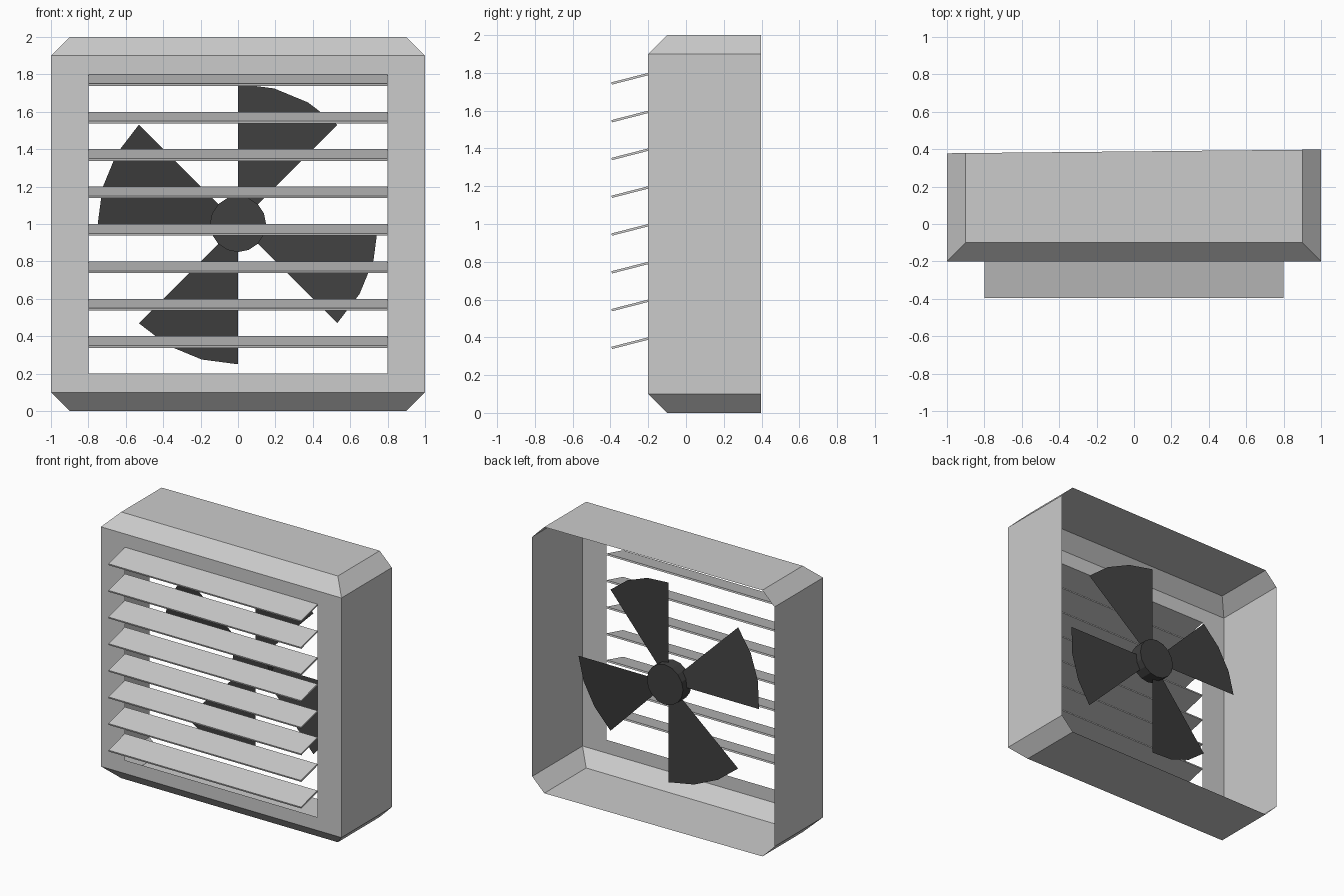
import bpy, math
from mathutils import Matrix

if "Cube" in bpy.data.objects:
    bpy.data.objects.remove(bpy.data.objects["Cube"])

dark = bpy.data.materials.new("dark_fan")
dark.diffuse_color = (0.05, 0.05, 0.05, 1)
dark.use_nodes = True
dark.node_tree.nodes["Principled BSDF"].inputs["Base Color"].default_value = dark.diffuse_color


def mesh_object(name, verts, faces, mat=None):
    me = bpy.data.meshes.new(name)
    me.from_pydata(verts, [], faces)
    me.update()
    ob = bpy.data.objects.new(name, me)
    bpy.context.collection.objects.link(ob)
    if mat:
        me.materials.append(mat)
    return ob


def back_y(x):
    # the open rear rim is very slightly skewed
    return 0.388 + 0.01 * x


# housing: open-backed thin shell with chamfered rim and square window
corners = [(-1, -1), (1, -1), (1, 1), (-1, 1)]
verts = []
for sx, sz in corners:
    verts += [
        (0.8 * sx, -0.2, 1 + 0.8 * sz),          # 0 window corner
        (sx, -0.2, 1 + 0.9 * sz),                # 1 front panel corner
        (0.9 * sx, -0.1, 1 + sz),                # 2 top/bottom chamfer corner
        (0.9 * sx, back_y(0.9 * sx), 1 + sz),    # 3 rear rim, top/bottom
        (sx, back_y(sx), 1 + 0.9 * sz),          # 4 rear rim, side
    ]
faces = []
for i in range(4):
    a, b = 5 * i, 5 * ((i + 1) % 4)
    faces.append((a, a + 1, b + 1, b)[::-1])             # front panel strip
    if i % 2 == 0:                                       # bottom and top
        faces.append((a + 1, a + 2, b + 2, b + 1)[::-1])
        faces.append((a + 2, a + 3, b + 3, b + 2)[::-1])
    else:                                                # side walls
        faces.append((a + 1, a + 4, b + 4, b + 1)[::-1])
    corner = (a + 1, a + 2, a + 3, a + 4)                # corner chamfer
    faces.append(corner if i % 2 == 0 else corner[::-1])
mesh_object("housing", verts, faces)

# louver slats: thin boards sloping down toward the front
profile = [(-0.2, 0.0), (-0.395, -0.05), (-0.392, -0.062), (-0.197, -0.012)]
for k in range(8):
    z = 0.4 + 0.2 * k
    v = [(x, y, z + dz) for x in (-0.8, 0.8) for y, dz in profile]
    f = [(j, (j + 1) % 4, (j + 1) % 4 + 4, j + 4) for j in range(4)]
    f += [(3, 2, 1, 0), (4, 5, 6, 7)]
    mesh_object(f"louver_slat_{k + 1}", v, f)

# fan blades: flat pitched 45 degree sectors
for k in range(4):
    v = [(0, 0.205, 0)]
    for s in range(4):
        t = math.radians(15 * s)
        v.append((0.75 * math.sin(t), 0.205 - 0.125 * 0.75 * math.sin(t),
                  0.75 * math.cos(t)))
    blade = mesh_object(f"fan_blade_{k + 1}", v, [(0, 1, 2, 3, 4)], dark)
    blade.data.transform(Matrix.Translation((0, 0, 1)) @ Matrix.Rotation(k * math.pi / 2, 4, 'Y'))

# fan hub
bpy.ops.mesh.primitive_cylinder_add(vertices=16, radius=0.15, depth=0.1,
                                    location=(0, 0.2, 1),
                                    rotation=(math.pi / 2, 0, 0))
hub = bpy.context.object
hub.name = "fan_hub"
hub.data.materials.append(dark)
